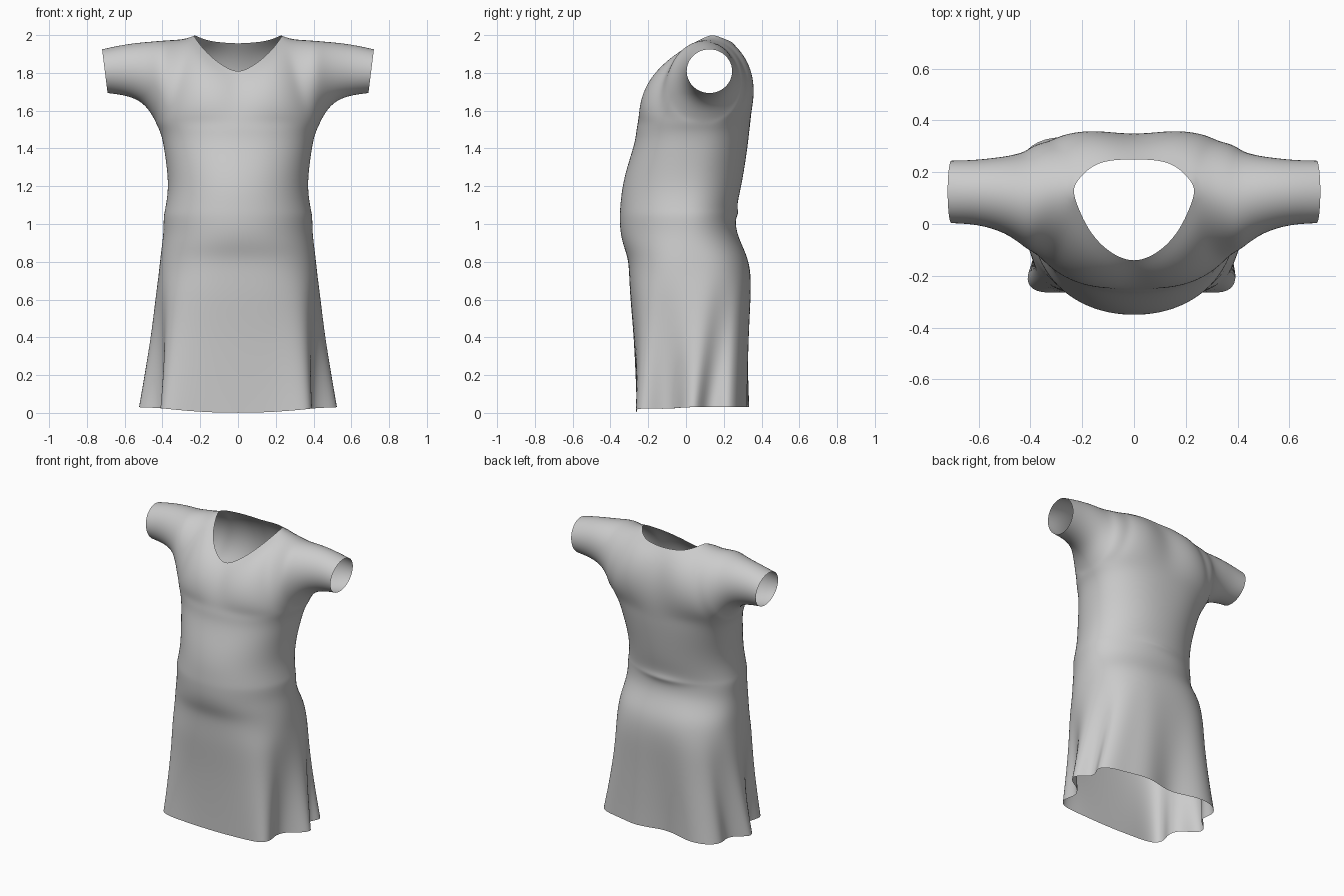
import bpy, bmesh, math
from mathutils import Vector

if "Cube" in bpy.data.objects:
    bpy.data.objects.remove(bpy.data.objects["Cube"])

NC, K = 8, 6          # columns per front/back panel, rows per armhole side

# torso rings, bottom to top: z, half width, front y, back y, side y, squareness
RINGS = [
    (0.00, .425, -.27, .33, .03, 2.6), (0.12, .425, -.28, .335, .03, 2.6),
    (0.26, .425, -.285, .34, .03, 2.6), (0.40, .425, -.29, .343, .03, 2.6),
    (0.52, .425, -.297, .347, .03, 2.6), (0.64, .425, -.303, .350, .03, 2.6),
    (0.74, .42, -.303, .345, .03, 2.5), (0.82, .413, -.308, .328, .02, 2.4),
    (0.89, .404, -.335, .297, .01, 2.2), (0.96, .396, -.350, .268, .01, 2.1),
    (1.03, .396, -.353, .262, .01, 2.1), (1.06, .392, -.352, .265, .01, 2.1),
    (1.09, .385, -.350, .268, .01, 2.1), (1.18, .371, -.342, .290, .02, 2.1),
    (1.28, .376, -.320, .308, .03, 2.15), (1.38, .390, -.288, .323, .05, 2.25),
    (1.45, .402, -.269, .332, .07, 2.3), (1.50, .418, -.264, .337, .085, 2.3),
    (1.54, .440, -.256, .342, .0975, 2.3),
]
# fluted hem outline on each side, centre front to centre back
HEM_R = [(0, -.26), (.12, -.26), (.22, -.262), (.31, -.268), (.378, -.258), (.40, -.20),
         (.37, -.12), (.41, -.05), (.51, -.01), (.54, .055), (.45, .10), (.44, .16),
         (.49, .22), (.42, .28), (.30, .295), (.15, .34), (0, .29)]
HEM_L = [(0, -.26), (.12, -.26), (.22, -.262), (.32, -.268), (.40, -.258), (.42, -.20),
         (.375, -.12), (.41, -.04), (.51, -.01), (.54, .06), (.45, .11), (.42, .17),
         (.45, .25), (.38, .325), (.25, .345), (.10, .29), (0, .29)]
# sleeve rings: x top, x bottom, z top, z bottom, front y, back y
SLEEVE = [(.40, .44, 1.98, 1.54, -.10, .288), (.46, .48, 1.973, 1.61, -.058, .272),
          (.53, .535, 1.966, 1.655, -.027, .262), (.62, .61, 1.953, 1.678, -.006, .252),
          (.72, .69, 1.93, 1.688, -.002, .25)]
SHOULDER = [(.24, .13, 2.005), (.29, .125, 1.99), (.345, .112, 1.985), (.40, .094, 1.98)]
NECK_F = [(0, -.145, 1.802), (.06, -.13, 1.825), (.125, -.085, 1.87), (.178, -.02, 1.92),
          (.215, .06, 1.968)]
NECK_B = [(0, .25, 1.955), (.08, .248, 1.96), (.14, .235, 1.967), (.185, .205, 1.98),
          (.217, .17, 1.993)]


def spow(v, n):
    return math.copysign(abs(v) ** (2 / n), v) if abs(v) > 1e-9 else 0.0


def body_ring(hem, z, w, yf, yb, yc, n):
    pts = []
    s = max(0, (0.76 - z) / 0.76) ** 1.2
    for i in range(2 * NC + 1):
        a = math.pi * (i / (2 * NC) - 0.5)
        r = yc - yf if a < 0 else yb - yc
        p = Vector((w * spow(math.cos(a), n), yc + r * spow(math.sin(a), n), z))
        if a > 0 and abs(z - 1.06) < .01:            # pinched waist fold at the back
            p.y += .02 * math.exp(-(p.x / .15) ** 2)
        h = Vector((*hem[i], 0))
        p.x, p.y = p.x + (h.x - p.x) * s, p.y + (h.y - p.y) * s
        lift = min(.04, .15 * h.x ** 2) if a < 0 else .03
        p.z += lift * max(0, 1 - z / .4)
        pts.append(p)
    return pts


def sleeve_ring(xt, xb, zt, zb, yf, yb):
    pts = []
    for i in range(2 * K + 1):
        th = math.pi * i / K
        t = (1 - math.cos(th)) / 2
        pts.append(Vector((xb + (xt - xb) * t, (yf + yb) / 2 - (yb - yf) / 2 * math.sin(th),
                           zb + (zt - zb) * t)))
    return pts


def coons(bottom, top, left, right):
    rows = []
    for j in range(K + 1):
        v, row = j / K, []
        for i in range(NC + 1):
            u = i / NC
            row.append((1 - v) * bottom[i] + v * top[i] + (1 - u) * left[j] + u * right[j]
                       - ((1 - u) * (1 - v) * bottom[0] + u * (1 - v) * bottom[NC]
                          + (1 - u) * v * top[0] + u * v * top[NC]))
        rows.append(row)
    return rows


def centre_line(a, c, b):
    a, b, c = Vector(a), Vector(b), Vector(c)
    return [a * (1 - t) ** 2 + c * 2 * t * (1 - t) + b * t * t for t in (j / K for j in range(K + 1))]


bm = bmesh.new()


def add_grid(rows, side):
    vs = [[bm.verts.new((p.x * side, p.y, p.z)) for p in row] for row in rows]
    for a, b in zip(vs, vs[1:]):
        for i in range(len(a) - 1):
            bm.faces.new((a[i], a[i + 1], b[i + 1], b[i]))


for side, hem in ((1, HEM_R), (-1, HEM_L)):
    # torso and skirt
    rings = [body_ring(hem, *r) for r in RINGS]
    add_grid(rings, side)
    # short sleeve, its first ring welded to the armpit and shoulder seam
    sleeve = [sleeve_ring(*r) for r in SLEEVE]
    sleeve[0][0] = sleeve[0][-1] = rings[-1][NC]
    sleeve[0][K] = Vector(SHOULDER[-1])
    add_grid(sleeve, side)
    # front and back yokes between chest, armhole and neckline
    arm, chest = sleeve[0], rings[-1]
    for neck, bottom, edge, ctrl in (
            (NECK_F, chest[:NC + 1], arm[:K + 1], (0, -.237, 1.68)),
            (NECK_B, chest[NC:][::-1], arm[K:][::-1], (0, .372, 1.80))):
        top = [Vector(p) for p in neck + SHOULDER]
        add_grid(coons(bottom, top, centre_line(bottom[0], ctrl, top[0]), edge), side)

bmesh.ops.remove_doubles(bm, verts=bm.verts[:], dist=0.0005)
bmesh.ops.recalc_face_normals(bm, faces=bm.faces[:])
for f in bm.faces:
    f.smooth = True
mesh = bpy.data.meshes.new("dress")
bm.to_mesh(mesh)
bm.free()
dress = bpy.data.objects.new("dress", mesh)
bpy.context.collection.objects.link(dress)

# smooth the cloth
sub = dress.modifiers.new("smooth", 'SUBSURF')
sub.levels = sub.render_levels = 2
